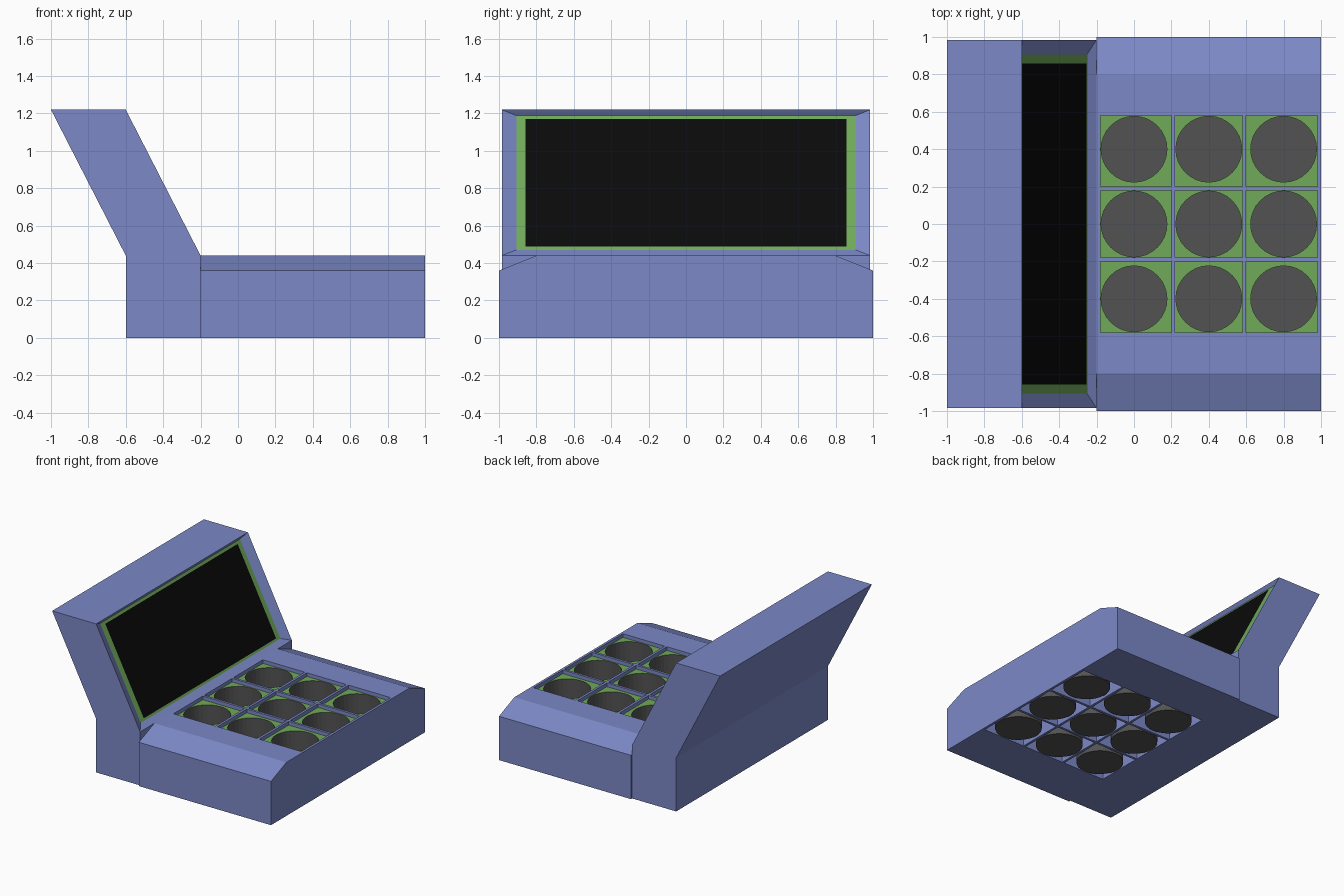
import bpy, bmesh, math
from mathutils import Vector

if "Cube" in bpy.data.objects:
    bpy.data.objects.remove(bpy.data.objects["Cube"])


def material(name, rgb):
    m = bpy.data.materials.new(name)
    m.diffuse_color = (*rgb, 1)
    m.use_nodes = True
    m.node_tree.nodes["Principled BSDF"].inputs["Base Color"].default_value = m.diffuse_color
    return m


BLUE = material("blue_casing", (0.20, 0.25, 0.57))
GREEN = material("green_trim", (0.16, 0.40, 0.10))
GREY = material("dark_grey", (0.085, 0.085, 0.085))
BLACK = material("screen_black", (0.003, 0.003, 0.003))


def make(name, verts, faces, mat):
    me = bpy.data.meshes.new(name)
    me.from_pydata([tuple(v) for v in verts], [], faces)
    me.materials.append(mat)
    ob = bpy.data.objects.new(name, me)
    bpy.context.collection.objects.link(ob)
    return ob


def fix_normals(ob):
    bm = bmesh.new()
    bm.from_mesh(ob.data)
    bmesh.ops.recalc_face_normals(bm, faces=bm.faces)
    bm.to_mesh(ob.data)
    bm.free()


def prism(name, a, b, mat):
    """Solid between two matching outlines."""
    n = len(a)
    faces = [list(range(n)), list(range(n, 2 * n))]
    faces += [(i, (i + 1) % n, n + (i + 1) % n, n + i) for i in range(n)]
    ob = make(name, list(a) + list(b), faces, mat)
    fix_normals(ob)
    return ob


# Keypad base with sloped shoulders
prof = [(-1, 0), (1, 0), (1, .36), (.8, .44), (-.8, .44), (-1, .36)]
base = prism("keypad_base", [(-.2, y, z) for y, z in prof],
             [(1, y, z) for y, z in prof], BLUE)

# Nine square wells cut right through the base
xs = [(-.18, .20), (.22, .58), (.60, .98)]
ys = [(-.58, -.20), (-.18, .18), (.20, .58)]
for x0, x1 in xs:
    for y0, y1 in ys:
        rect = [(x0, y0), (x1, y0), (x1, y1), (x0, y1)]
        cutter = prism("well_cutter", [(x, y, -.2) for x, y in rect],
                       [(x, y, .7) for x, y in rect], BLUE)
        cutter.hide_render = True
        mod = base.modifiers.new("well", 'BOOLEAN')
        mod.operation, mod.object, mod.solver = 'DIFFERENCE', cutter, 'EXACT'
        bpy.context.view_layer.objects.active = base
        bpy.ops.object.modifier_apply(modifier=mod.name)
        bpy.data.objects.remove(cutter)

# Green plates with a round hole, each holding a cup that reaches the floor
N, R, PLATE_Z = 32, .176, .41
circle = [(math.cos(2 * math.pi * i / N), math.sin(2 * math.pi * i / N)) for i in range(N)]
quads = [(i, N + i, N + (i + 1) % N, (i + 1) % N) for i in range(N)]
for i, (x0, x1) in enumerate(xs):
    for j, (y0, y1) in enumerate(ys):
        cx, cy = .4 * i, .4 * (j - 1)
        rim = [(cx + R * c, cy + R * s, PLATE_Z) for c, s in circle]
        edge = []
        for c, s in circle:
            k = max(abs(c), abs(s))
            edge.append(((x0 + x1) / 2 + c / k * (x1 - x0) / 2,
                         (y0 + y1) / 2 + s / k * (y1 - y0) / 2, PLATE_Z))
        make(f"key_plate_{i}{j}", rim + edge, quads, GREEN)
        floor = [(x, y, 0) for x, y, z in rim]
        make(f"key_cup_{i}{j}", rim + floor,
             [q[::-1] for q in quads] + [tuple(range(N, 2 * N))], GREY)

# Leaning display housing, open at the front slope
W = .985
side = [(-.2, .44), (-.2, 0), (-.6, 0), (-.6, .44), (-1, 1.22), (-.6, 1.22)]
house = [(x, -W, z) for x, z in side] + [(x, W, z) for x, z in side]
faces = [(0, 1, 2, 3), (0, 3, 4, 5), (6, 9, 8, 7), (6, 11, 10, 9)]
faces += [(i, i + 6, i + 7, i + 1) for i in range(5)]

# Bevelled frame set into the slope
outer = [Vector(house[k]) for k in (0, 6, 11, 5)]
mid = sum(outer, Vector()) / 4


def inset(sy, sz, dx):
    return [mid + Vector(((v.x - mid.x) * sz - dx, v.y * sy, (v.z - mid.z) * sz)) for v in outer]


inner = inset(.92, .92, .035)
frame = [0, 6, 11, 5]
faces += [(frame[i], frame[(i + 1) % 4], 12 + (i + 1) % 4, 12 + i) for i in range(4)]
housing = make("display_housing", house + inner, faces + [(12, 13, 14, 15)], BLUE)
fix_normals(housing)

# Green surround and black screen
make("screen_surround", inset(.92, .92, .033), [(0, 1, 2, 3)], GREEN)
make("screen", inset(.872, .875, .030), [(0, 1, 2, 3)], BLACK)
